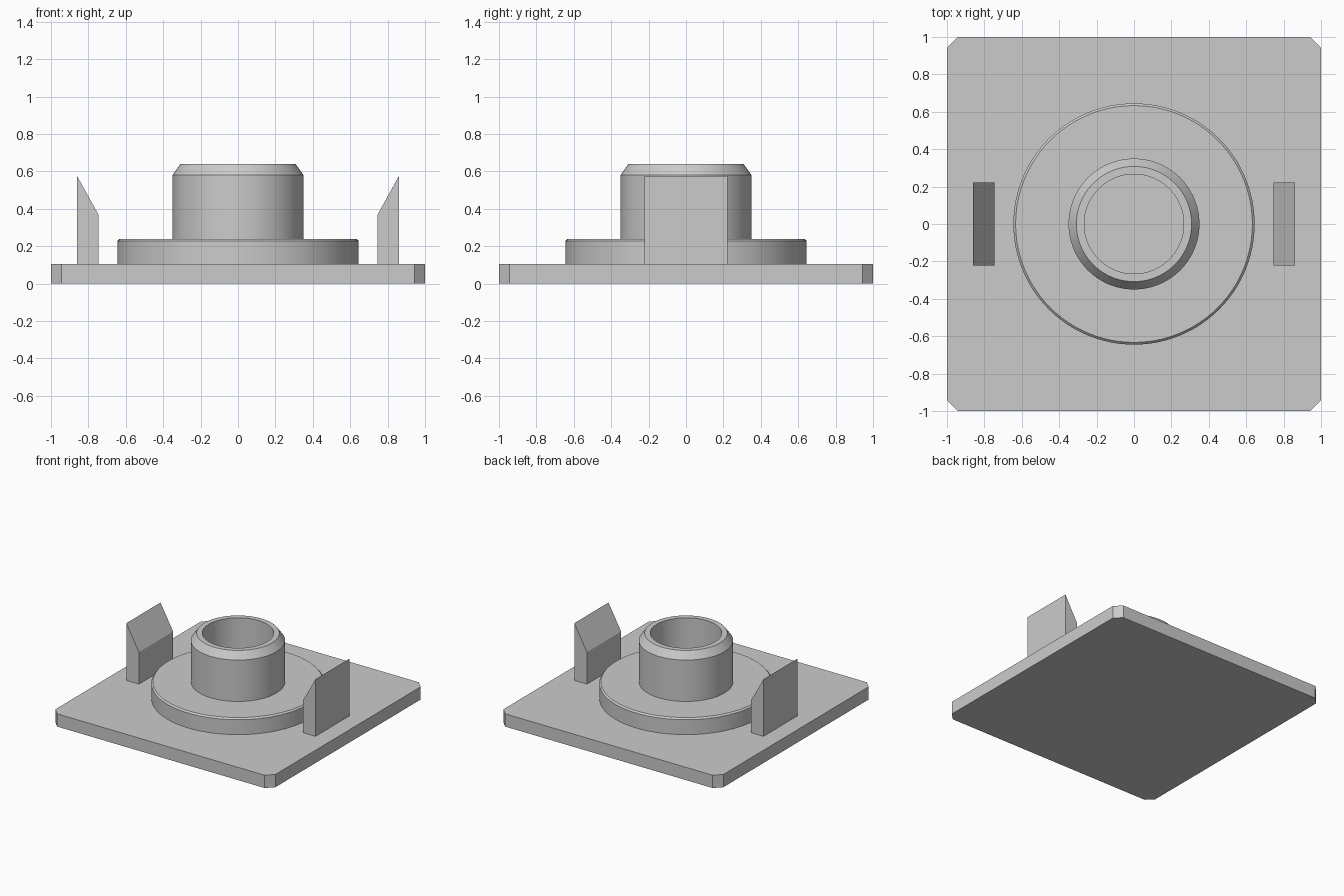
import bpy, bmesh, math

if "Cube" in bpy.data.objects:
    bpy.data.objects.remove(bpy.data.objects["Cube"], do_unlink=True)

grey = bpy.data.materials.new("light_grey")
grey.use_nodes = True
COLOUR = (0.6, 0.6, 0.6, 1)
grey.diffuse_color = COLOUR
grey.node_tree.nodes["Principled BSDF"].inputs["Base Color"].default_value = COLOUR

PLATE_TOP = 0.105


def finish(name, bm):
    bmesh.ops.recalc_face_normals(bm, faces=bm.faces)
    mesh = bpy.data.meshes.new(name)
    bm.to_mesh(mesh)
    bm.free()
    mesh.materials.append(grey)
    obj = bpy.data.objects.new(name, mesh)
    bpy.context.collection.objects.link(obj)
    return obj


def prism(name, points, direction):
    """Extrude a closed outline along a direction."""
    bm = bmesh.new()
    face = bm.faces.new([bm.verts.new(p) for p in points])
    side = bmesh.ops.extrude_face_region(bm, geom=[face])
    moved = [v for v in side["geom"] if isinstance(v, bmesh.types.BMVert)]
    bmesh.ops.translate(bm, verts=moved, vec=direction)
    return finish(name, bm)


def lathe(name, profile, steps=96):
    """Spin a radius/height profile around z, smooth with sharp rims."""
    bm = bmesh.new()
    verts = [bm.verts.new((r, 0, z)) for r, z in profile]
    edges = [bm.edges.new(pair) for pair in zip(verts, verts[1:])]
    bmesh.ops.spin(bm, geom=verts + edges, cent=(0, 0, 0), axis=(0, 0, 1),
                   angle=math.tau, steps=steps, use_merge=False)
    bmesh.ops.remove_doubles(bm, verts=bm.verts, dist=0.0001)
    obj = finish(name, bm)
    bpy.ops.object.select_all(action="DESELECT")
    obj.select_set(True)
    bpy.context.view_layer.objects.active = obj
    bpy.ops.object.shade_smooth_by_angle(angle=math.radians(25))


# Square plate with clipped corners
a, b = 1.0, 0.943
outline = []
for sx, sy in ((1, 1), (-1, 1), (-1, -1), (1, -1)):
    corner = [(sx * a, sy * b, 0), (sx * b, sy * a, 0)]
    outline += corner if sx * sy > 0 else corner[::-1]
prism("base_plate", outline, (0, 0, PLATE_TOP))

# Round flange and hollow hub, turned in one piece
lathe("flange_and_hub", [
    (0, PLATE_TOP), (0.645, PLATE_TOP), (0.645, 0.228), (0.633, 0.24),
    (0.35, 0.24), (0.35, 0.58), (0.308, 0.64), (0.266, 0.64),
    (0.266, PLATE_TOP + 0.002), (0, PLATE_TOP + 0.002)])

# Upright tabs with tops sloping down towards the hub
for name, s in (("left_tab", 1), ("right_tab", -1)):
    section = [(0.745, PLATE_TOP), (0.86, PLATE_TOP), (0.86, 0.575), (0.745, 0.367)]
    prism(name, [(s * x, -0.222, z) for x, z in section], (0, 0.444, 0))
